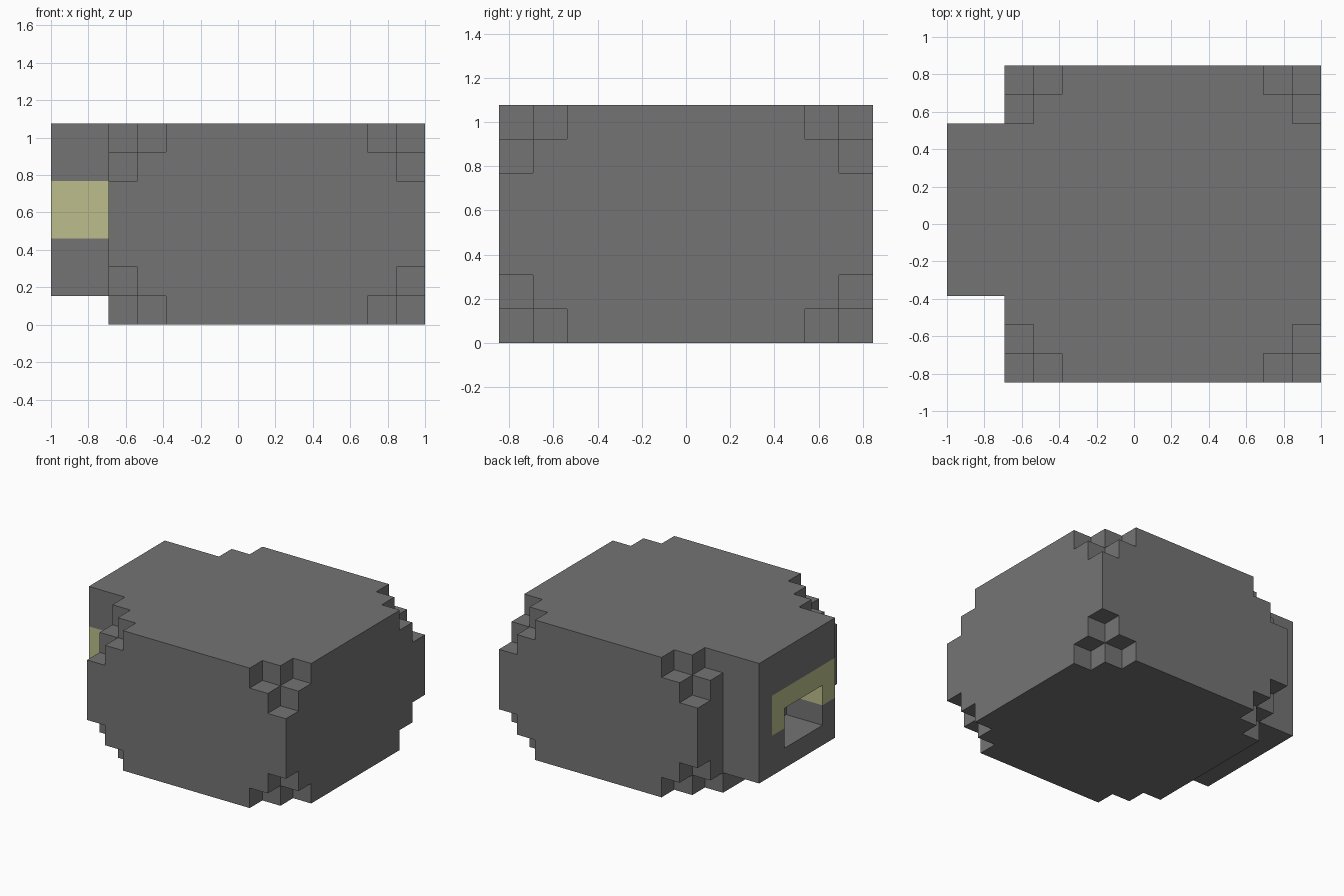
import bpy
import bmesh
from itertools import product
from mathutils import Vector

if "Cube" in bpy.data.objects:
    bpy.data.objects.remove(bpy.data.objects["Cube"], do_unlink=True)

UNIT = 2 / 13
ORIGIN = Vector((-1, -5.5 * UNIT, 0))


def material(name, rgb):
    mat = bpy.data.materials.new(name)
    mat.use_nodes = True
    mat.diffuse_color = (*rgb, 1)
    mat.node_tree.nodes["Principled BSDF"].inputs["Base Color"].default_value = (*rgb, 1)
    return mat


def block(xs, ys, zs):
    """Cells of a box, each range given as (first, end)."""
    return set(product(range(*xs), range(*ys), range(*zs)))


def build(name, cells, neighbours, mat):
    """Skin the cells, leaving out faces that touch a neighbouring solid."""
    bm = bmesh.new()
    solid = cells | neighbours
    for cell in cells:
        for axis, side in product(range(3), (0, 1)):
            other = list(cell)
            other[axis] += 2 * side - 1
            if tuple(other) in solid:
                continue
            u, v = (axis + 1) % 3, (axis + 2) % 3
            ring = [(0, 0), (1, 0), (1, 1), (0, 1)]
            verts = []
            for a, b in (ring if side else reversed(ring)):
                p = Vector(cell)
                p[axis] += side
                p[u] += a
                p[v] += b
                verts.append(bm.verts.new(ORIGIN + p * UNIT))
            bm.faces.new(verts)
    bmesh.ops.remove_doubles(bm, verts=bm.verts[:], dist=0.001)
    # Merge coplanar squares into clean flat faces
    bmesh.ops.dissolve_limit(bm, angle_limit=0.01, verts=bm.verts[:], edges=bm.edges[:])
    mesh = bpy.data.meshes.new(name)
    bm.to_mesh(mesh)
    bm.free()
    mesh.materials.append(mat)
    obj = bpy.data.objects.new(name, mesh)
    bpy.context.collection.objects.link(obj)
    return obj


grey = material("stone grey", (0.175, 0.175, 0.175))
yellow = material("pale yellow", (0.51, 0.515, 0.262))

# Body: a box with a stepped notch in each of its eight corners
body = block((2, 13), (0, 11), (0, 7))
for x, y, z in product(((2, 1), (12, -1)), ((0, 1), (10, -1)), ((0, 1), (6, -1))):
    corner = (x[0], y[0], z[0])
    body.discard(corner)
    for axis, step in enumerate((x[1], y[1], z[1])):
        cell = list(corner)
        cell[axis] += step
        body.discard(tuple(cell))

# Side housing with a recessed opening framed in yellow
opening = block((0, 2), (4, 7), (2, 4))
frame = block((0, 2), (3, 8), (3, 5)) - opening
housing = block((0, 2), (3, 9), (1, 7)) - opening - frame

build("body", body, set(), grey)
build("side_housing", housing, body | frame, grey)
build("opening_frame", frame, body | housing, yellow)
